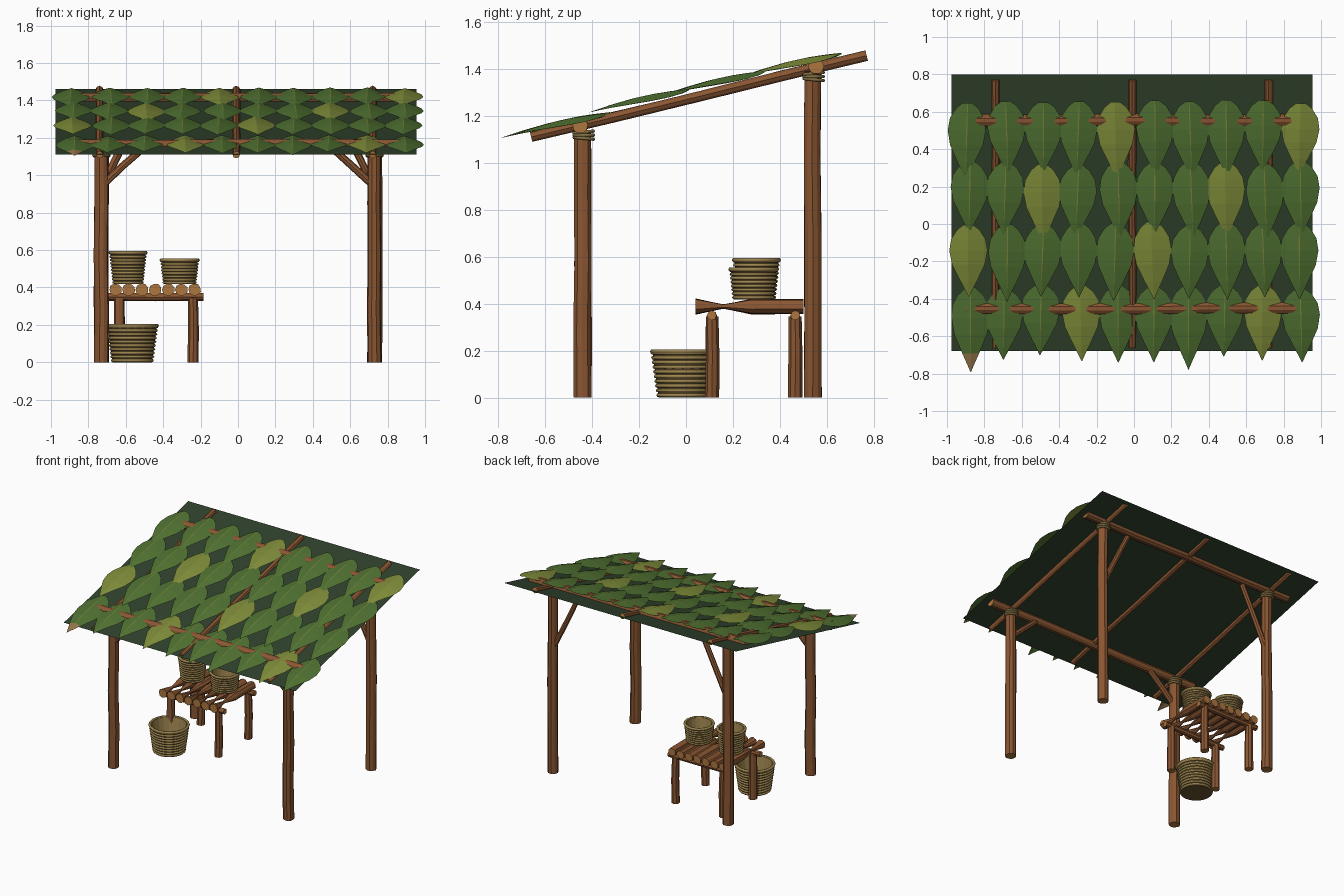
import bpy, bmesh, math, random
from mathutils import Vector, Matrix

random.seed(4)
if "Cube" in bpy.data.objects:
    bpy.data.objects.remove(bpy.data.objects["Cube"])


def material(name, r, g, b):
    lin = [(c / 255 / 12.92 if c < 11 else ((c / 255 + .055) / 1.055) ** 2.4) for c in (r, g, b)]
    m = bpy.data.materials.new(name)
    m.use_nodes = True
    m.diffuse_color = (*lin, 1)
    m.node_tree.nodes["Principled BSDF"].inputs["Base Color"].default_value = (*lin, 1)
    return m


WOOD = material("brown wood", 138, 86, 50)
GRAIN = material("cut wood", 172, 118, 62)
SHEET = material("dark green sheet", 48, 66, 44)
LEAF = material("green leaf", 80, 114, 50)
PALE = material("yellow green leaf", 128, 142, 58)
RIB = material("leaf rib", 122, 132, 56)
DRY = material("dry leaf tip", 150, 120, 75)
WEAVE = material("basket weave", 156, 132, 78)
GAP = material("basket shadow weave", 104, 82, 44)
ROPE = material("rope", 134, 114, 68)


def finish(name, bm, mats, smooth=False):
    mesh = bpy.data.meshes.new(name)
    bm.to_mesh(mesh)
    bm.free()
    for m in mats:
        mesh.materials.append(m)
    for p in mesh.polygons:
        p.use_smooth = smooth
    ob = bpy.data.objects.new(name, mesh)
    bpy.context.collection.objects.link(ob)
    return ob


def log(name, start, end, radii, sides=9, stops=None, wobble=.004):
    """Rough faceted log through rings of the given radii, with cut ends."""
    a, b = Vector(start), Vector(end)
    turn = (b - a).to_track_quat('Z', 'Y')
    n = len(radii)
    stops = stops or [i / (n - 1) for i in range(n)]
    rough = [random.uniform(.93, 1.05) for _ in range(sides)]
    bm = bmesh.new()
    rings = []
    for k, (t, r) in enumerate(zip(stops, radii)):
        shift = Vector((random.uniform(-1, 1), random.uniform(-1, 1), 0)) * (wobble if 0 < k < n - 1 else 0)
        ring = []
        for s in range(sides):
            ang = math.tau * s / sides
            p = Vector((math.cos(ang), math.sin(ang), 0)) * r * rough[s] + shift
            ring.append(bm.verts.new(a.lerp(b, t) + turn @ p))
        rings.append(ring)
    for lo, hi in zip(rings, rings[1:]):
        for s in range(sides):
            q = (s + 1) % sides
            bm.faces.new((lo[s], lo[q], hi[q], hi[s]))
    for cap in (rings[0][::-1], rings[-1]):
        bm.faces.new(cap).material_index = 1
    return finish(name, bm, [WOOD, GRAIN])


def add_ring(bm, center, major, minor, segs=20, sides=6, tilt=0):
    """Torus added to a bmesh."""
    mat = Matrix.Translation(center) @ Matrix.Rotation(tilt, 4, 'X')
    grid = []
    for i in range(segs):
        u = math.tau * i / segs
        row = []
        for j in range(sides):
            v = math.tau * j / sides
            d = major + minor * math.cos(v)
            row.append(bm.verts.new(mat @ Vector((d * math.cos(u), d * math.sin(u), minor * math.sin(v)))))
        grid.append(row)
    for i in range(segs):
        for j in range(sides):
            k, l = (i + 1) % segs, (j + 1) % sides
            bm.faces.new((grid[i][j], grid[k][j], grid[k][l], grid[i][l]))


def roof_z(y):
    return 1.11 + .2365 * (y + .68)


# Frame: posts, beams, rafters, braces and lashings
for row, y, top, beam_y, beam_z, brace_top in (("front", -.44, 1.14, -.45, 1.16, 1.14),
                                               ("back", .54, 1.39, .555, 1.41, 1.38)):
    log(row + "_beam", (-.9, beam_y, beam_z), (.9, beam_y, beam_z), [.034] * 5, 10)
    for side, sx in (("left", 1), ("right", -1)):
        x = sx * .73
        log(f"{row}_{side}_post", (x, y, 0), (x, y, top), [.039, .038, .038, .037, .037], 10)
        log(f"{row}_{side}_brace", (x - sx * .01, y, .95), (x - sx * .22, y, brace_top), [.021, .02, .019], 8)
        bm = bmesh.new()
        for k in range(3):
            add_ring(bm, (x, y + .004, top - .035 + k * .013), .042, .008, 14, 6, (k - 1) * .1)
        finish(f"{row}_{side}_lashing", bm, [ROPE], True)

for name, x in (("left", .72), ("middle", -.01), ("right", -.74)):
    log(name + "_rafter", (x, -.66, 1.11), (x, .77, 1.457), [.02, .021, .021, .022, .022], 8, wobble=.002)

# Roof sheet
bm = bmesh.new()
bm.faces.new([bm.verts.new((x, y, roof_z(y))) for x, y in
              ((-.975, -.68), (.955, -.68), (.955, .8), (-.975, .8))])
finish("roof_sheet", bm, [SHEET])

# Leaf thatch: rows of ridged pointed leaves
OUTLINE = ((0, .025), (.07, .06), (.2, .092), (.36, .102), (.55, .088), (.78, .045), (.93, .015), (1, .002))
ACROSS = (-1, -.55, -.03, .03, .55, 1)


def add_leaf(bm, x, base_y, length, yaw, lift, tone, dry):
    rows = []
    for t, half in OUTLINE:
        row = []
        for u in ACROSS:
            dx = u * half
            dy = -t * length
            px = x + dx * math.cos(yaw) - dy * math.sin(yaw)
            py = base_y + dx * math.sin(yaw) + dy * math.cos(yaw)
            h = lift + .016 * math.sin(math.pi * t) - .028 * abs(dx) / .1
            row.append(bm.verts.new((px, py, roof_z(py) + h)))
        rows.append(row)
    for k, (hi, lo) in enumerate(zip(rows, rows[1:])):
        for c in range(5):
            f = bm.faces.new((hi[c], lo[c], lo[c + 1], hi[c + 1]))
            f.material_index = 3 if dry and k > 4 else 2 if c == 2 else tone


for r, base in enumerate((.655, .325, 0, -.335)):
    bm = bmesh.new()
    for i in range(10):
        x = -.885 + .197 * i + random.uniform(-.008, .012)
        length = .45 if r == 3 and i % 6 == 0 else random.uniform(.375, .415)
        tone = 1 if (i + 2 * r) % 5 == 4 else 0
        add_leaf(bm, x, base + random.uniform(-.012, .012), length, random.uniform(-.04, .04),
                 .022 if r == 3 else .042, tone, r == 3 and i == 0)
    finish(f"leaf_row_{r + 1}", bm, [LEAF, PALE, RIB, DRY])

# Table: pinched log slats on two rails and four legs
for i in range(7):
    x = -.655 + .0705 * i
    log(f"table_slat_{i + 1}", (x, .04, .388), (x, .5, .388),
        [.034, .009, .032, .031], 9, [0, .26, .52, 1], .001)
for row, y in (("front", .11), ("back", .465)):
    log(f"table_{row}_rail", (-.7, y, .35), (-.185, y, .35), [.021] * 3, 8)
    for side, x in (("left", -.24), ("right", -.635)):
        log(f"table_{row}_{side}_leg", (x, y, 0), (x, y, .345), [.03, .029, .027], 8)


# Baskets: hollow turned wall with woven hoops
def basket(name, x, y, z, height, low, high, hoops):
    segs = 20
    bm = bmesh.new()
    inner = .012
    profile = ((0, 0), (low, 0), (high, height), (high - inner, height),
               (low - inner + (high - low) * .15, height * .15), (0, height * .15))
    rings = [[bm.verts.new((x + r * math.cos(math.tau * s / segs), y + r * math.sin(math.tau * s / segs), z + h))
              for s in range(segs)] for r, h in profile]
    for k, (a, b) in enumerate(zip(rings, rings[1:])):
        for s in range(segs):
            q = (s + 1) % segs
            bm.faces.new((a[q], a[s], b[s], b[q])).material_index = 0 if k < 2 else 1
    bmesh.ops.remove_doubles(bm, verts=bm.verts, dist=.0001)
    bmesh.ops.recalc_face_normals(bm, faces=bm.faces)
    finish(name + "_wall", bm, [GAP, WEAVE])
    bm = bmesh.new()
    step = height / hoops
    for k in range(hoops):
        t = (k + .5) / hoops
        add_ring(bm, (x, y, z + t * height), low + (high - low) * t, step * .42)
    add_ring(bm, (x, y, z + height - .004), high, .01)
    finish(name + "_hoops", bm, [WEAVE], True)


basket("floor_basket", -.565, -.012, 0, .2, .105, .132, 10)
basket("tall_table_basket", -.588, .3, .418, .172, .076, .095, 10)
basket("short_table_basket", -.312, .288, .418, .132, .084, .098, 8)
